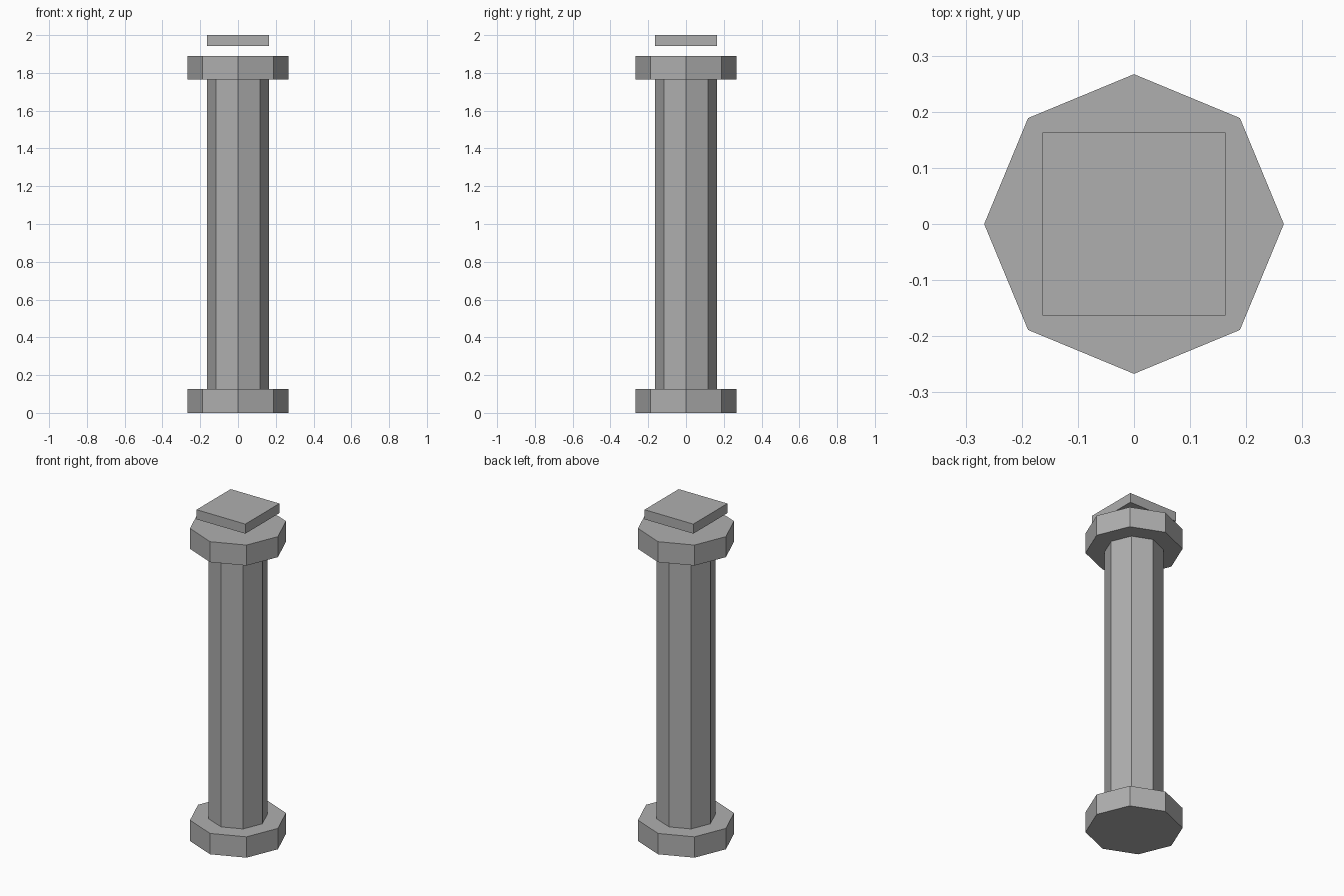
import bpy

if "Cube" in bpy.data.objects:
    bpy.data.objects.remove(bpy.data.objects["Cube"])

# Dark grey stone
stone = bpy.data.materials.new("dark_grey_stone")
stone.diffuse_color = (0.43, 0.43, 0.43, 1)
stone.use_nodes = True
stone.node_tree.nodes["Principled BSDF"].inputs["Base Color"].default_value = stone.diffuse_color


def finish(name):
    obj = bpy.context.object
    obj.name = name
    obj.data.materials.append(stone)
    return obj


def octagon(name, radius, z0, z1):
    # Eight-sided prism with corners on the x and y axes
    bpy.ops.mesh.primitive_cylinder_add(
        vertices=8, radius=radius, depth=z1 - z0, location=(0, 0, (z0 + z1) / 2))
    finish(name)


# Base, shaft and capital
octagon("column_base", 0.267, 0.0, 0.126)
octagon("column_shaft", 0.163, 0.126, 1.766)
octagon("column_capital", 0.267, 1.766, 1.89)

# Square slab floating just above the capital
bpy.ops.mesh.primitive_cube_add(size=1, location=(0, 0, 1.971))
slab = finish("top_slab")
slab.scale = (0.326, 0.326, 0.058)
